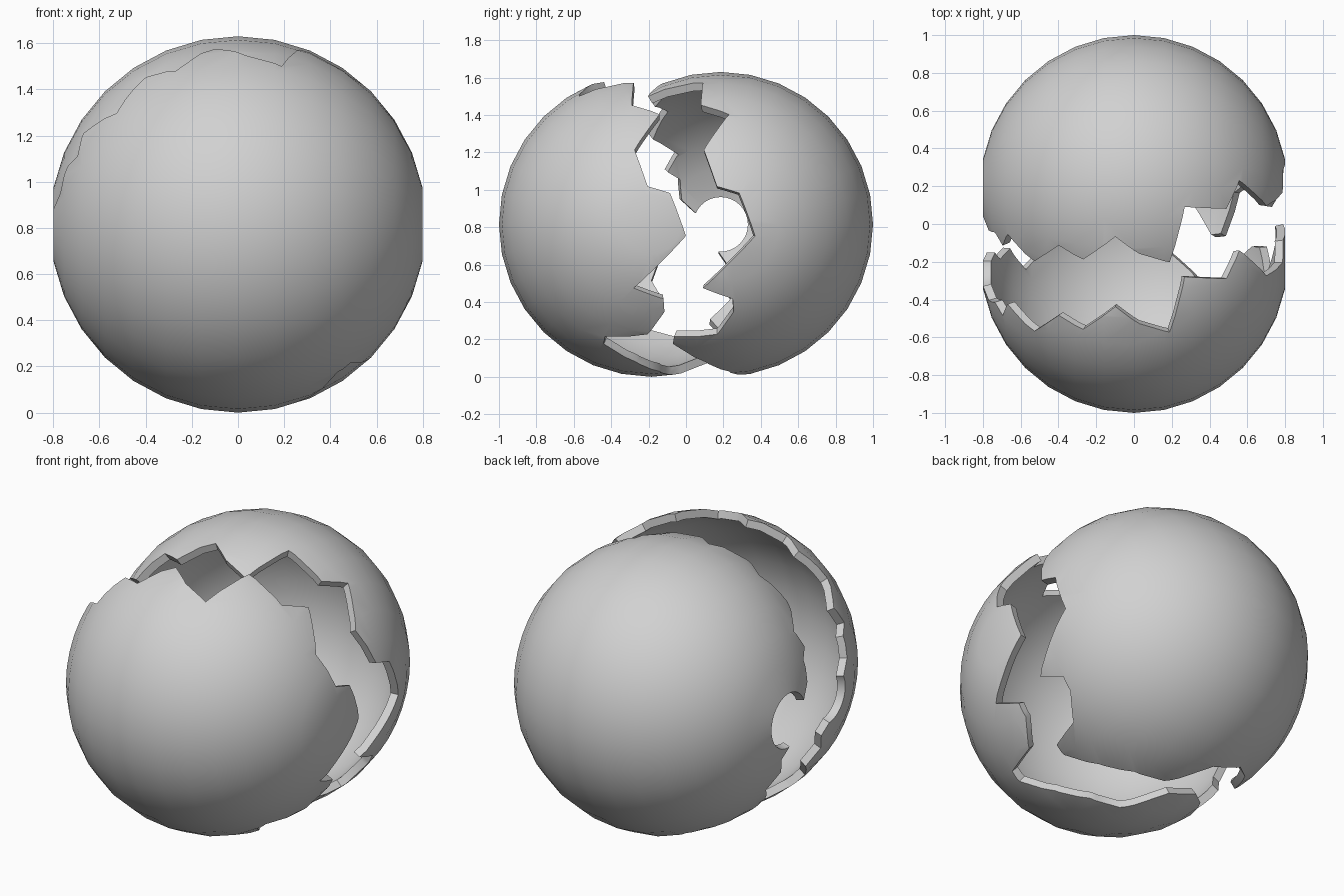
import bpy, bmesh, math
from mathutils import Matrix

if "Cube" in bpy.data.objects:
    bpy.data.objects.remove(bpy.data.objects["Cube"])

R = 0.815          # sphere radius
GAP = 0.185        # each half moves this far from the middle
THICK = 0.045

# jagged crack around the sphere: (angle in the xz plane, local y offset)
CRACK = [(-4.5, .185), (12, .10), (14.5, -.02), (29.6, -.09), (46.5, .045), (52.5, -.105),
         (70.5, -.095), (74.6, -.39), (87.7, -.345), (97.4, -.255), (112, -.375),
         (122, -.30), (137.6, -.385), (149.4, -.24), (157, -.30), (161, -.23),
         (170, -.22), (175.5, -.14), (189, -.03), (196, .035), (203, 0), (211, .06),
         (221.5, -.06), (227.5, 0), (235, .2), (243.5, .3), (258.6, .3), (271.7, .095),
         (283.5, .045), (294, -.08), (304, -.255), (309, -.25), (313.6, -.02),
         (324.6, .07), (330.5, .065), (335, -.095)]

shell_grey = bpy.data.materials.new("shell_grey")
shell_grey.diffuse_color = (0.64, 0.64, 0.64, 1)
shell_grey.use_nodes = True
shell_grey.node_tree.nodes["Principled BSDF"].inputs["Base Color"].default_value = shell_grey.diffuse_color


def add_object(name, bm):
    bmesh.ops.recalc_face_normals(bm, faces=bm.faces)
    mesh = bpy.data.meshes.new(name)
    bm.to_mesh(mesh)
    bm.free()
    ob = bpy.data.objects.new(name, mesh)
    bpy.context.collection.objects.link(ob)
    return ob


def make_cutter():
    # solid wedge fan filling everything in front of the crack
    bm = bmesh.new()
    apex = bm.verts.new((0, 0, 0))
    rim, back = [], []
    for deg, c in CRACK:
        a = math.radians(deg)
        r = math.sqrt(R * R - c * c)
        x, z = 1.4 * r * math.cos(a), 1.4 * r * math.sin(a)
        rim.append(bm.verts.new((x, 1.4 * c, z)))
        back.append(bm.verts.new((x, -1.5, z)))
    end = bm.verts.new((0, -1.5, 0))
    n = len(rim)
    for i in range(n):
        j = (i + 1) % n
        bm.faces.new((apex, rim[i], rim[j]))
        bm.faces.new((rim[i], back[i], back[j], rim[j]))
        bm.faces.new((end, back[j], back[i]))
    bmesh.ops.triangulate(bm, faces=bm.faces)
    ob = add_object("crack_cutter", bm)
    ob.hide_render = True
    return ob


def make_half(name, cutter, operation, shift):
    # sphere with poles on x: flat cap on +x, open round hole on -x
    bm = bmesh.new()
    bmesh.ops.create_uvsphere(bm, u_segments=32, v_segments=16, radius=R,
                              matrix=Matrix.Rotation(math.pi / 2, 4, 'Y'))
    bm.verts.ensure_lookup_table()
    poles = [v for v in bm.verts if abs(v.co.x) > R * 0.999]
    bmesh.ops.delete(bm, geom=poles, context='VERTS')
    cap = [e for e in bm.edges if e.is_boundary and e.verts[0].co.x > 0]
    bmesh.ops.contextual_create(bm, geom=cap)
    ob = add_object(name, bm)
    ob.data.materials.append(shell_grey)

    bpy.ops.object.select_all(action='DESELECT')
    bpy.context.view_layer.objects.active = ob
    ob.select_set(True)
    mod = ob.modifiers.new("shell", 'SOLIDIFY')
    mod.thickness = THICK
    mod.offset = -1
    bpy.ops.object.modifier_apply(modifier=mod.name)
    mod = ob.modifiers.new("crack", 'BOOLEAN')
    mod.operation = operation
    mod.object = cutter
    mod.solver = 'EXACT'
    bpy.ops.object.modifier_apply(modifier=mod.name)

    ob.data.transform(Matrix.Translation((0, shift, R)))
    while len(ob.data.materials) > 1:
        ob.data.materials.pop()
    for p in ob.data.polygons:
        p.material_index = 0
    bpy.ops.object.shade_smooth_by_angle(angle=math.radians(35))
    return ob


cutter = make_cutter()
make_half("front_shell_half", cutter, 'INTERSECT', -GAP)
make_half("back_shell_half", cutter, 'DIFFERENCE', GAP)
bpy.data.objects.remove(cutter)
